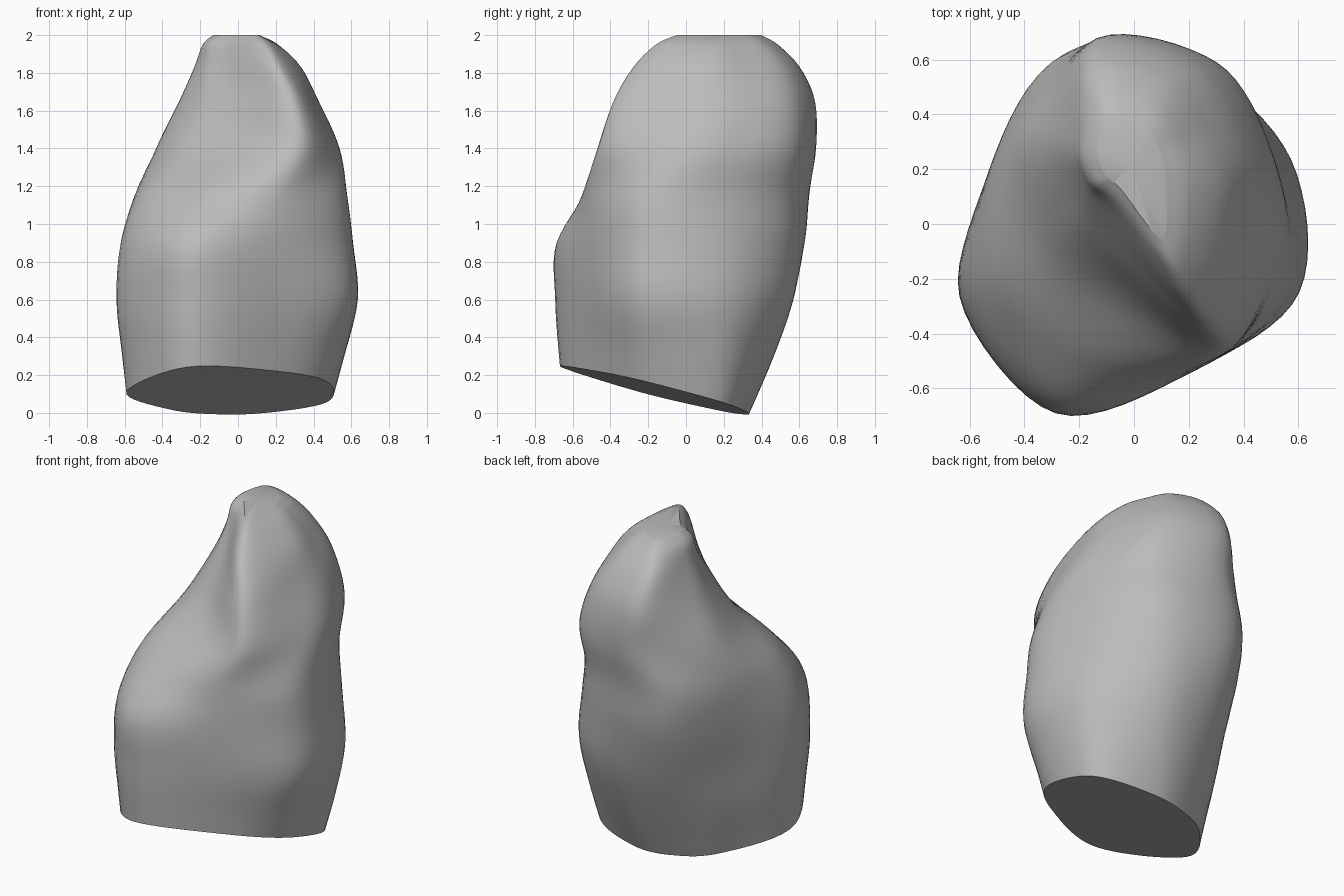
import bpy, bmesh, math
from mathutils import Vector

cube = bpy.data.objects.get("Cube")
if cube:
    bpy.data.objects.remove(cube, do_unlink=True)

# One plain grey for the whole stone
grey = bpy.data.materials.new("stone_grey")
grey.use_nodes = True
colour = (0.5, 0.5, 0.5, 1.0)
grey.diffuse_color = colour
grey.node_tree.nodes["Principled BSDF"].inputs["Base Color"].default_value = colour

# Sections in hundredths: height, centre x, centre y, then eight radii
# counted anticlockwise in steps of 45 degrees, the first half a step past +x
SECTIONS = [
    (-8, 0, 0, 47, 32, 29, 36, 62, 68, 48, 44),
    (30, 0, 0, 57, 49, 44, 47, 66, 72, 53, 56),
    (60, 0, 0, 62, 59, 55, 52, 69, 74, 57, 65),
    (90, 0, 0, 59, 62, 64, 56, 66, 73, 58, 63),
    (115, 0, 0, 56, 63, 67, 56, 55, 54, 57, 60),
    (140, 10, 10, 43, 53, 62, 57, 46, 42, 61, 46),
    (165, 6, 18, 36, 44, 53, 40, 31, 32, 61, 39),
    (183, 0, 22, 29, 34, 40, 25, 20, 21, 54, 36),
    (195, -1, 22, 19, 23, 28, 19, 16, 15, 41, 24),
    (200, -1, 22, 11, 14, 19, 13, 10, 10, 29, 13),
]
AROUND, UP = 8, 6


def blend(a, b, c, d, t):
    """Smooth curve from b to c, with a and d as neighbours."""
    return b + 0.5 * t * (c - a + t * (2 * a - 5 * b + 4 * c - d
                                       + t * (3 * (b - c) + d - a)))


def section_at(i, t):
    last = len(SECTIONS) - 1
    rows = [SECTIONS[min(max(i + k, 0), last)] for k in (-1, 0, 1, 2)]
    return [blend(*column, t) / 100 for column in zip(*rows)]


def outline(section):
    z, cx, cy, *radii = section
    n = len(radii)
    corners = []
    for k, r in enumerate(radii):
        angle = math.tau * (k + 0.5) / n
        corners.append(Vector((cx + r * math.cos(angle),
                               cy + r * math.sin(angle), min(z, 2))))
    return [blend(*(corners[(i + j) % n] for j in (-1, 0, 1, 2)), s / AROUND)
            for i in range(n) for s in range(AROUND)]


# Loft the body through the sections
bm = bmesh.new()
levels = [section_at(i, j / UP) for i in range(len(SECTIONS) - 1) for j in range(UP)]
levels.append(section_at(len(SECTIONS) - 1, 0))
rings = [[bm.verts.new(p) for p in outline(s)] for s in levels]
for low, high in zip(rings, rings[1:]):
    for k in range(len(low)):
        m = (k + 1) % len(low)
        bm.faces.new((low[k], low[m], high[m], high[k]))

# Close the rounded crown
tip = bm.verts.new((levels[-1][1], levels[-1][2], 2))
top = rings[-1]
for k in range(len(top)):
    bm.faces.new((top[k], top[(k + 1) % len(top)], tip))

# Slice the foot along a tilted plane and cap it flat
cut = bmesh.ops.bisect_plane(bm, geom=bm.verts[:] + bm.edges[:] + bm.faces[:],
                             plane_co=(0, 0, 0.08), plane_no=(-0.06, 0.27, 1),
                             clear_inner=True)
rim = [e for e in cut["geom_cut"] if isinstance(e, bmesh.types.BMEdge)]
bmesh.ops.contextual_create(bm, geom=rim)
bmesh.ops.recalc_face_normals(bm, faces=bm.faces[:])

mesh = bpy.data.meshes.new("stone_body")
bm.to_mesh(mesh)
bm.free()
mesh.materials.append(grey)
stone = bpy.data.objects.new("stone_body", mesh)
bpy.context.collection.objects.link(stone)

bpy.context.view_layer.objects.active = stone
stone.select_set(True)
bpy.ops.object.shade_smooth_by_angle(angle=math.radians(40))
